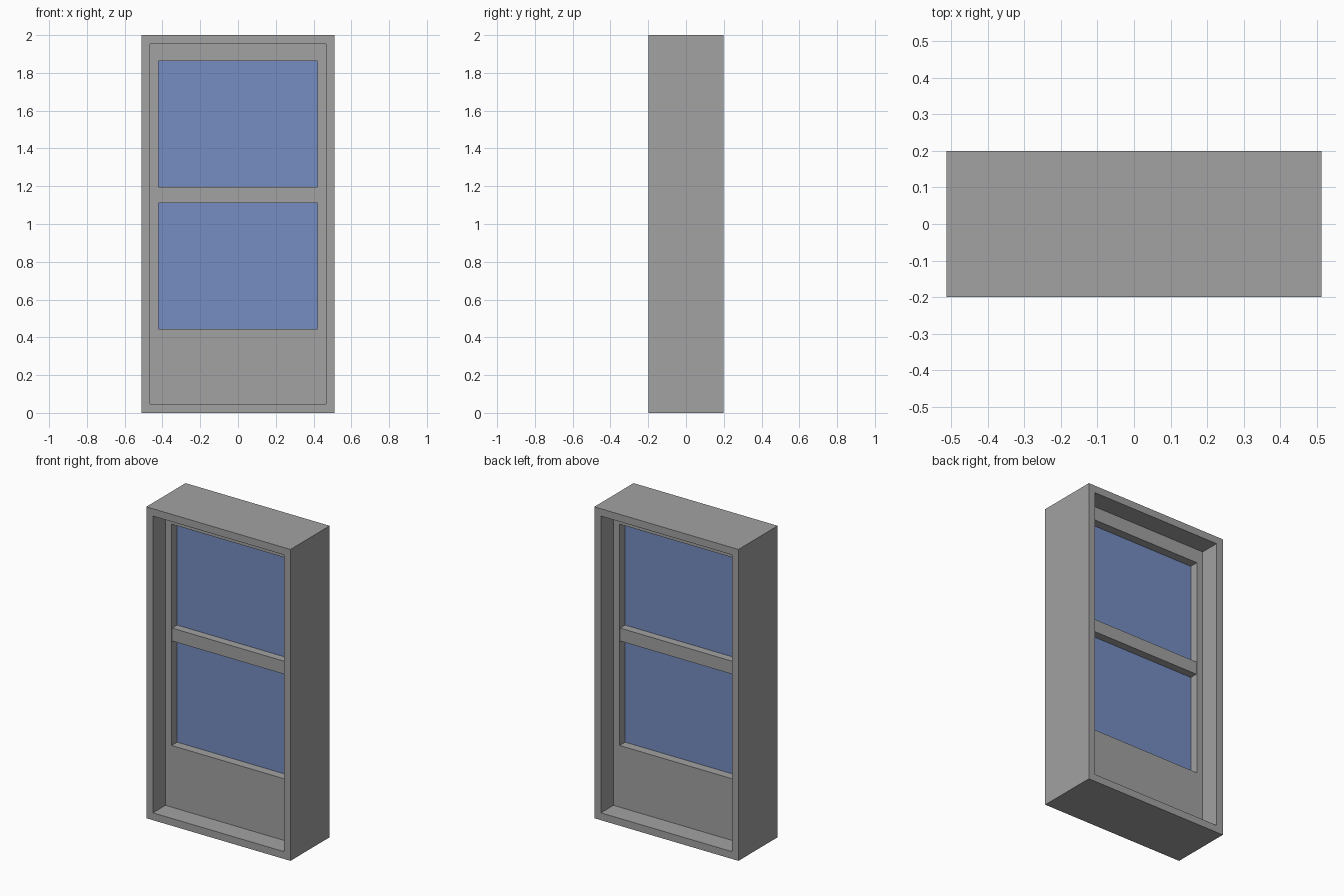
import bpy, bmesh

if "Cube" in bpy.data.objects:
    bpy.data.objects.remove(bpy.data.objects["Cube"])


def material(name, rgb):
    m = bpy.data.materials.new(name)
    m.diffuse_color = (*rgb, 1)
    m.use_nodes = True
    m.node_tree.nodes["Principled BSDF"].inputs["Base Color"].default_value = m.diffuse_color
    return m


grey = material("grey_paint", (0.36, 0.36, 0.36))
blue = material("blue_glass", (0.18, 0.27, 0.54))


def finish(bm, name, mat):
    bmesh.ops.recalc_face_normals(bm, faces=bm.faces)
    me = bpy.data.meshes.new(name)
    bm.to_mesh(me)
    bm.free()
    me.materials.append(mat)
    ob = bpy.data.objects.new(name, me)
    bpy.context.collection.objects.link(ob)
    return ob


def rect(bm, half_w, z0, z1, y):
    return [bm.verts.new((x, y, z)) for x, z in
            ((-half_w, z0), (half_w, z0), (half_w, z1), (-half_w, z1))]


def slab(name, half_w, z0, z1, half_d, mat):
    """Solid box centred on x and y."""
    bm = bmesh.new()
    a, b = (rect(bm, half_w, z0, z1, y) for y in (-half_d, half_d))
    bm.faces.new(a)
    bm.faces.new(b)
    for i in range(4):
        j = (i + 1) % 4
        bm.faces.new((a[i], a[j], b[j], b[i]))
    return finish(bm, name, mat)


def ring(name, outer, inner, half_d, mat):
    """Rectangular frame: outer and inner are (half width, bottom, top)."""
    bm = bmesh.new()
    loops = [rect(bm, *r, y) for r, y in
             ((outer, -half_d), (inner, -half_d), (inner, half_d), (outer, half_d))]
    for k in range(4):
        a, b = loops[k], loops[(k + 1) % 4]
        for i in range(4):
            j = (i + 1) % 4
            bm.faces.new((a[i], a[j], b[j], b[i]))
    return finish(bm, name, mat)


# Deep outer casing
ring("outer_frame", (0.512, 0, 2), (0.465, 0.047, 1.953), 0.199, grey)

# Door leaf with solid lower panel, recessed from both sides
ring("door_leaf", (0.465, 0.047, 1.953), (0.421, 0.443, 1.864), 0.072, grey)

# Rail between the two panes
slab("middle_rail", 0.421, 1.112, 1.195, 0.067, grey)

# Panes
for name, z0, z1 in (("lower_pane", 0.443, 1.112), ("upper_pane", 1.195, 1.864)):
    slab(name, 0.421, z0, z1, 0.016, blue)
